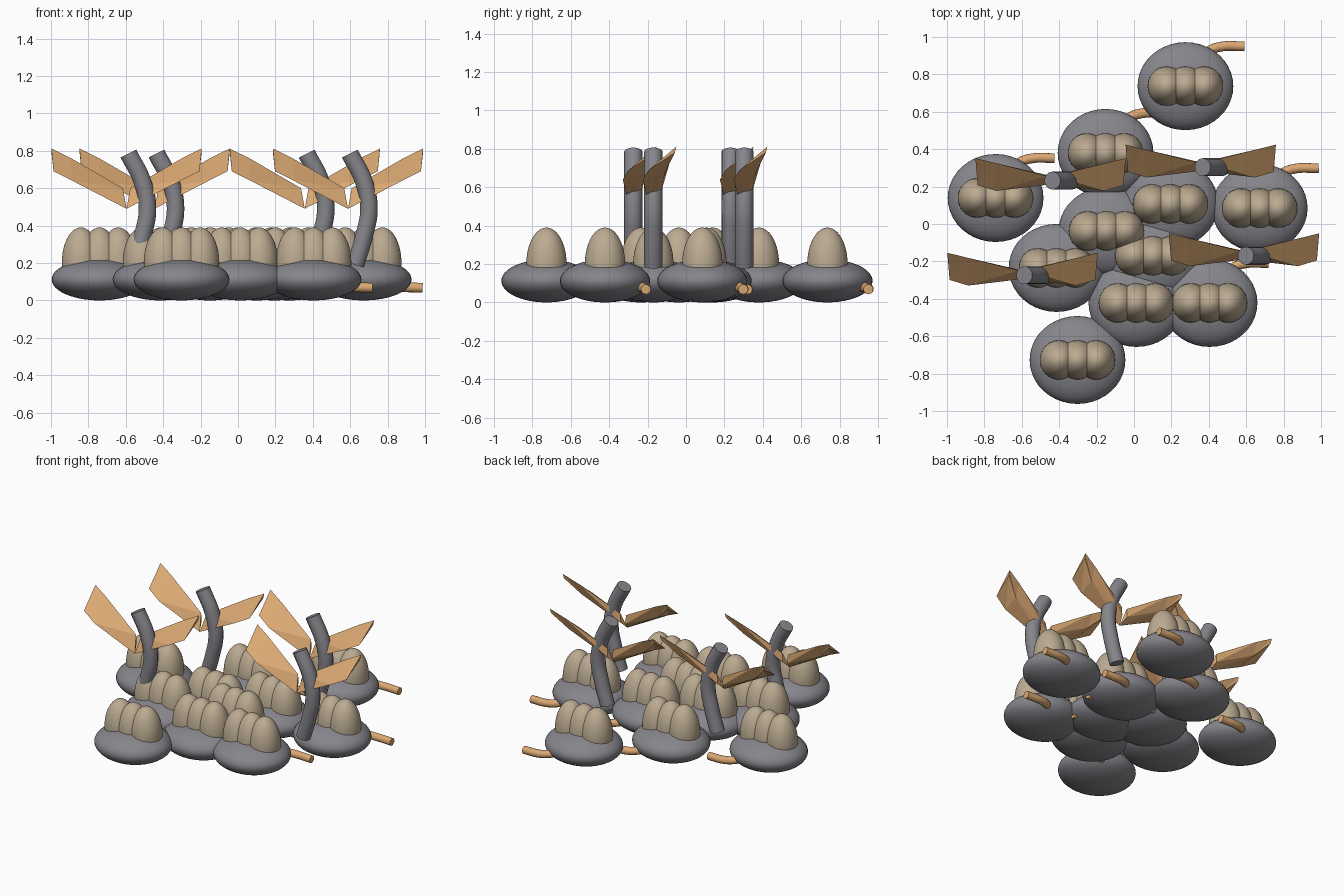
import bpy, math
from mathutils import Vector

if "Cube" in bpy.data.objects:
    bpy.data.objects.remove(bpy.data.objects["Cube"])


def material(name, rgb):
    m = bpy.data.materials.new(name)
    m.diffuse_color = (*rgb, 1)
    m.use_nodes = True
    m.node_tree.nodes["Principled BSDF"].inputs["Base Color"].default_value = m.diffuse_color
    return m


GREY = material("slate grey", (0.235, 0.235, 0.26))
TAN = material("egg tan", (0.50, 0.405, 0.285))
ORANGE = material("warm orange", (0.70, 0.39, 0.17))


def ellipsoid(name, loc, radii, mat):
    bpy.ops.mesh.primitive_uv_sphere_add(segments=40, ring_count=24, location=loc)
    ob = bpy.context.object
    ob.name = name
    ob.scale = radii
    bpy.ops.object.transform_apply(location=False, rotation=False, scale=True)
    bpy.ops.object.shade_smooth()
    ob.data.materials.append(mat)
    return ob


def tube(name, points, radius, mat):
    """Round tube along a smooth path, turned into a mesh."""
    cu = bpy.data.curves.new(name, 'CURVE')
    cu.dimensions = '3D'
    cu.bevel_depth = radius
    cu.bevel_resolution = 5
    cu.use_fill_caps = True
    sp = cu.splines.new('BEZIER')
    sp.bezier_points.add(len(points) - 1)
    for bp, co in zip(sp.bezier_points, points):
        bp.co = co
        bp.handle_left_type = bp.handle_right_type = 'AUTO'
    ob = bpy.data.objects.new(name, cu)
    bpy.context.collection.objects.link(ob)
    bpy.ops.object.select_all(action='DESELECT')
    bpy.context.view_layer.objects.active = ob
    ob.select_set(True)
    bpy.ops.object.convert(target='MESH')
    ob = bpy.context.object
    ob.data.materials.append(mat)
    bpy.ops.object.shade_smooth_by_angle(angle=math.radians(40))
    return ob


def wing(name, x, y, side):
    """Folded faceted wing, lofted through root, middle and tip triangles."""
    sections = [
        [(0.02, 0.025, 0.60), (0.00, -0.02, 0.49), (0.02, 0.03, 0.54)],
        [(0.30, 0.095, 0.762), (0.29, -0.055, 0.64), (0.30, 0.06, 0.675)],
        [(0.402, 0.12, 0.812), (0.39, -0.025, 0.69), (0.40, 0.112, 0.78)],
    ]
    verts = [(x + side * px, y + py, pz) for s in sections for px, py, pz in s]
    faces = [(0, 1, 2), (8, 7, 6)]
    for k in (0, 3):
        for i in range(3):
            j = (i + 1) % 3
            a, b, c, d = k + i, k + 3 + i, k + 3 + j, k + j
            faces += [(a, b, c), (a, c, d)]
    if side < 0:
        faces = [tuple(reversed(f)) for f in faces]
    me = bpy.data.meshes.new(name)
    me.from_pydata(verts, [], faces)
    me.materials.append(ORANGE)
    ob = bpy.data.objects.new(name, me)
    bpy.context.collection.objects.link(ob)


# Rounded bodies, each with a row of three domes and a curved tail
bodies = [(0.275, 0.737), (-0.152, 0.38), (-0.74, 0.139), (0.672, 0.085),
          (0.195, 0.107), (-0.147, -0.037), (0.10, -0.17), (-0.414, -0.235),
          (0.013, -0.422), (0.404, -0.422), (-0.302, -0.727)]
for n, (x, y) in enumerate(bodies, 1):
    ellipsoid(f"body_{n}", (x, y, 0.112), (0.256, 0.235, 0.112), GREY)
    for k in (-1, 0, 1):
        ellipsoid(f"dome_{n}_{k + 2}", (x + k * 0.1, y, 0.2), (0.102, 0.105, 0.19), TAN)
    path = [(0.07, 0.13, 0.09), (0.13, 0.19, 0.08), (0.19, 0.211, 0.072), (0.315, 0.213, 0.068)]
    tube(f"tail_{n}", [(x + a, y + b, c) for a, b, c in path], 0.026, ORANGE)

# Curved necks with a pair of raised wings
necks = [(-0.596, -0.274), (-0.446, 0.232), (0.357, 0.304), (0.588, -0.17)]
neck_path = [(0.04, 0.19), (0.085, 0.34), (0.112, 0.49), (0.085, 0.635), (0.01, 0.785)]
for n, (x, y) in enumerate(necks, 1):
    tube(f"neck_{n}", [(x + a, y, z) for a, z in neck_path], 0.048, GREY)
    wing(f"left_wing_{n}", x, y, -1)
    wing(f"right_wing_{n}", x, y, 1)
